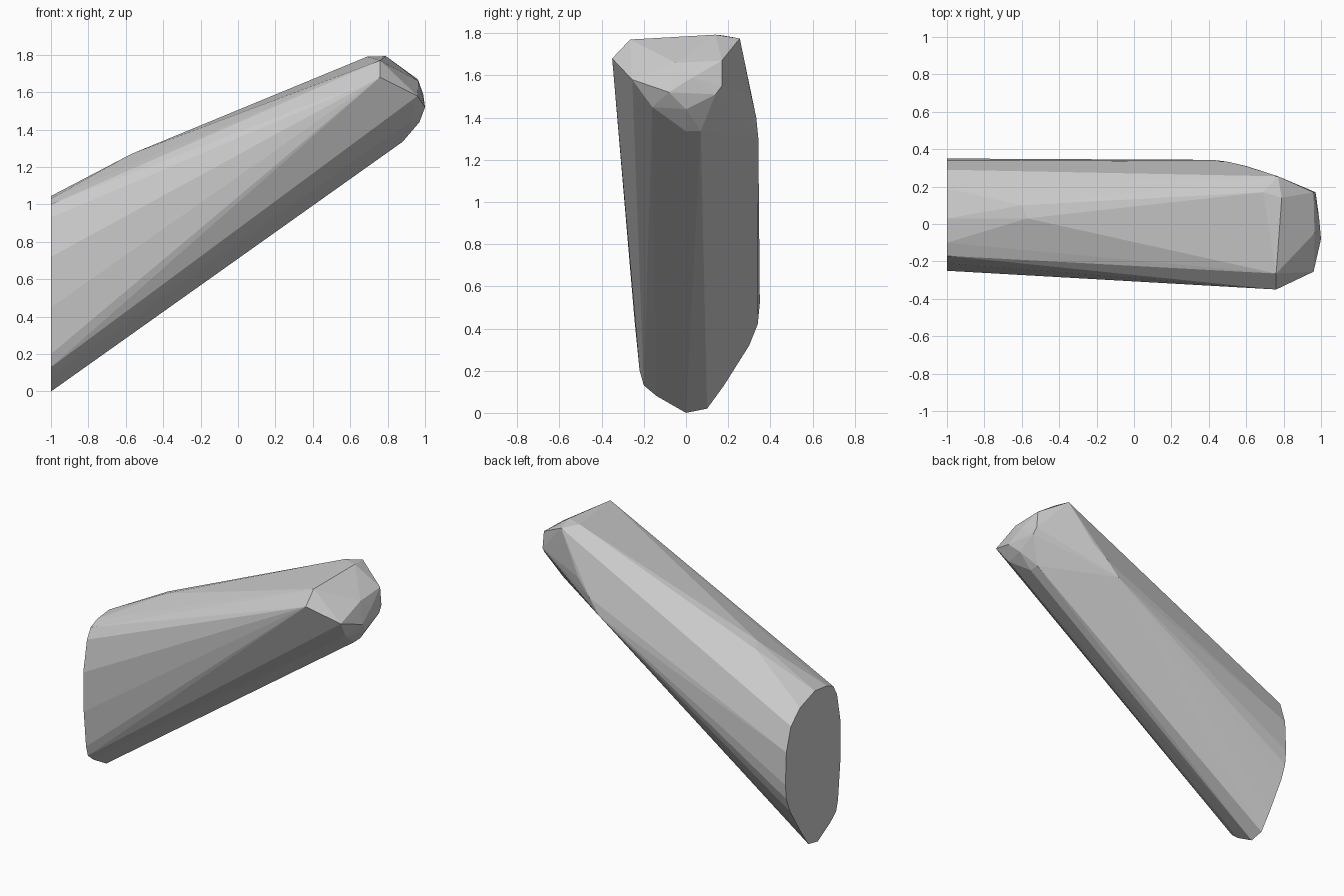
import bpy, bmesh

# Flat cut end at x = -1, as a (y, z) profile
END = [(0, 0), (0.1, 0.02), (0.18, 0.13), (0.3, 0.32), (0.34, 0.42), (0.35, 0.52),
       (0.34, 0.74), (0.29, 0.9), (0.19, 0.99), (0.03, 1.045), (-0.1, 1.03),
       (-0.17, 1.0), (-0.21, 0.93), (-0.25, 0.72), (-0.245, 0.45), (-0.22, 0.2),
       (-0.2, 0.13), (-0.14, 0.08)]

# Bend along the upper back and the rounded rear flank
BODY = [(-0.57, 0.03, 1.27), (-0.6, 0.1, 1.25), (0.42, 0.343, 1.3), (0.5, 0.333, 1.4),
        (0.6, 0.31, 1.5)]

# Blunt bevelled tip
TIP = [(0.76, -0.265, 1.77), (0.69, 0.17, 1.79), (0.79, 0.14, 1.793), (0.77, 0.255, 1.775),
       (0.76, -0.35, 1.68), (0.96, -0.255, 1.58), (0.96, 0.17, 1.67), (0.97, 0.17, 1.55),
       (0.965, -0.05, 1.66), (1.0, -0.08, 1.52), (0.99, 0.03, 1.59), (0.975, 0.14, 1.51),
       (0.93, -0.16, 1.45), (0.97, 0.0, 1.44), (0.88, 0.0, 1.335), (0.88, 0.07, 1.337)]

# Wrap the sections in one faceted skin
bm = bmesh.new()
for p in [(-1, y, z) for y, z in END] + BODY + TIP:
    bm.verts.new(p)
hull = bmesh.ops.convex_hull(bm, input=bm.verts[:])
inner = {g for g in hull["geom_interior"] + hull["geom_unused"]
         if isinstance(g, bmesh.types.BMVert)}
bmesh.ops.delete(bm, geom=list(inner), context='VERTS')
bmesh.ops.dissolve_limit(bm, angle_limit=0.02, verts=bm.verts[:], edges=bm.edges[:])
bmesh.ops.recalc_face_normals(bm, faces=bm.faces[:])

mesh = bpy.data.meshes.new("slanted_shaft")
bm.to_mesh(mesh)
bm.free()
bpy.context.collection.objects.link(bpy.data.objects.new("slanted_shaft", mesh))
